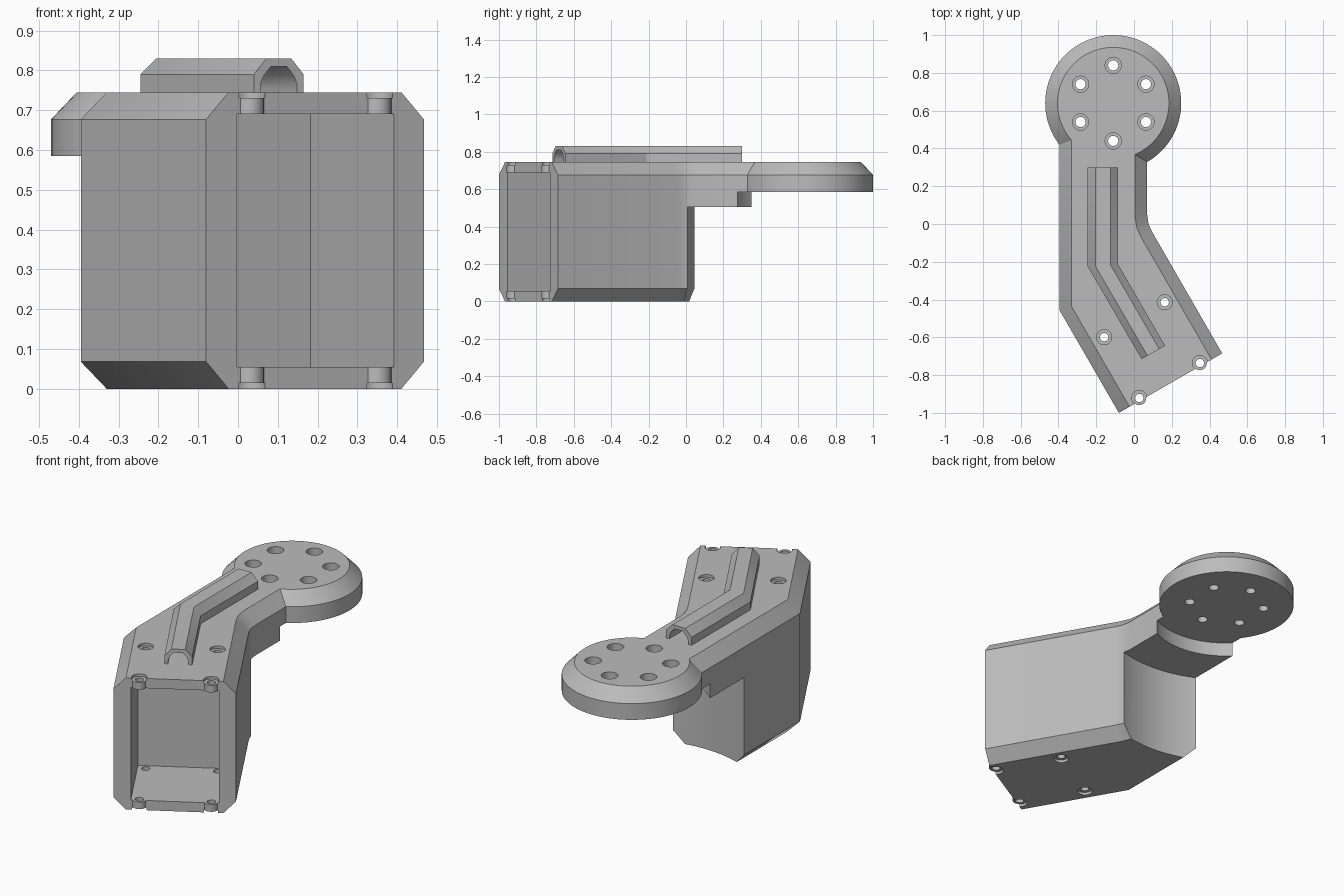
import bpy, bmesh, math
from mathutils import Vector

if "Cube" in bpy.data.objects:
    bpy.data.objects.remove(bpy.data.objects["Cube"], do_unlink=True)

grey = bpy.data.materials.new("plain grey")
grey.use_nodes = True
grey.diffuse_color = (0.5, 0.5, 0.5, 1)
grey.node_tree.nodes["Principled BSDF"].inputs["Base Color"].default_value = (0.5, 0.5, 0.5, 1)


def loft(bm, rings):
    """Skin a stack of equal-length closed rings and cap both ends."""
    vs = [[bm.verts.new(p) for p in ring] for ring in rings]
    n = len(vs[0])
    for a, b in zip(vs, vs[1:]):
        for i in range(n):
            bm.faces.new((a[i], a[(i + 1) % n], b[(i + 1) % n], b[i]))
    bm.faces.new(vs[0][::-1])
    bm.faces.new(vs[-1])


def make(name, solids):
    bm = bmesh.new()
    for rings in solids:
        loft(bm, rings)
    bmesh.ops.recalc_face_normals(bm, faces=bm.faces)
    me = bpy.data.meshes.new(name)
    bm.to_mesh(me)
    bm.free()
    me.materials.append(grey)
    ob = bpy.data.objects.new(name, me)
    bpy.context.collection.objects.link(ob)
    return ob


def level(points, z):
    return [(p[0], p[1], z) for p in points]


def disc(c, r, n):
    return [(c[0] + r * math.cos(math.tau * i / n), c[1] + r * math.sin(math.tau * i / n)) for i in range(n)]


def rod(c, r, z0, z1, n=24):
    ring = disc(c, r, n)
    return [level(ring, z0), level(ring, z1)]


def combine(ob, operation, solids):
    """Boolean a set of lofted solids into the object and bake the result."""
    tool = make("cutter", solids)
    mod = ob.modifiers.new("cut", "BOOLEAN")
    mod.operation, mod.object, mod.solver = operation, tool, "EXACT"
    deps = bpy.context.evaluated_depsgraph_get()
    baked = bpy.data.meshes.new_from_object(ob.evaluated_get(deps))
    ob.modifiers.clear()
    ob.data = baked
    bpy.data.objects.remove(tool, do_unlink=True)


def inset(points, amounts):
    """Move each edge of a counter-clockwise outline inwards by its own amount."""
    n, lines = len(points), []
    for i in range(n):
        p, q = Vector(points[i]), Vector(points[(i + 1) % n])
        d = (q - p).normalized()
        lines.append((p + Vector((-d.y, d.x)) * amounts[i], d))
    out = []
    for i in range(n):
        (p, d), (q, e) = lines[i - 1], lines[i]
        t = (q - p).cross(e) / d.cross(e)
        out.append(p + d * t)
    return out


TOP, CHAMFER_Z, BEVEL = 0.745, 0.677, 0.065
HUB = (-0.11, 0.64)

# Bent body with chamfered long sides
outline = [(-0.08, -1.0), (0.467, -0.685), (0.095, -0.04), (0.077, 0.0),
           (0.07, 0.05), (0.07, 0.6), (-0.395, 0.6), (-0.395, -0.455)]
small = inset(outline, [0, BEVEL, BEVEL, BEVEL, BEVEL, 0, BEVEL, BEVEL])
body = make("bent_bracket_body", [[level(small, 0), level(outline, 0.068),
                                   level(outline, CHAMFER_Z), level(small, TOP)]])

# Curved clearances under the arm, around the hub axis
combine(body, "DIFFERENCE", [rod(HUB, 0.66, -0.1, 0.505, 128)])
combine(body, "DIFFERENCE", [rod(HUB, 0.406, 0.4, 0.585, 96)])

# Round mounting flange
rim, face = disc(HUB, 0.36, 96), disc(HUB, 0.295, 96)
combine(body, "UNION", [[level(rim, 0.585), level(rim, CHAMFER_Z), level(face, TOP)]])


# Front pocket, in coordinates across and into the slanted front
def front(u, d):
    a = math.radians(30)
    return (-0.08 + u * math.cos(a) - d * math.sin(a), -1.0 + u * math.sin(a) + d * math.cos(a))


FLOOR, CEILING = 0.055, 0.69
pocket = [front(0.09, -0.1), front(0.545, -0.1), front(0.545, 0.42), front(0.09, 0.42)]
combine(body, "DIFFERENCE", [[level(pocket, FLOOR), level(pocket, CEILING)]])

# Screw holes: counterbores, front bosses, then through holes
front_holes = [front(u, 0.014) for u in (0.133, 0.503)]
body_holes = front_holes + [front(u, 0.386) for u in (0.133, 0.503)]
hub_holes = [(HUB[0] + 0.2 * math.sin(k * math.pi / 3), HUB[1] + 0.2 * math.cos(k * math.pi / 3))
             for k in range(6)]
combine(body, "DIFFERENCE",
        [rod(c, 0.04, TOP - 0.015, 0.9) for c in body_holes]
        + [rod(c, 0.04, -0.1, 0.015) for c in body_holes]
        + [rod(c, 0.043, TOP - 0.04, 0.9) for c in hub_holes])
combine(body, "UNION",
        [rod(c, 0.037, CEILING, TOP - 0.015) for c in front_holes]
        + [rod(c, 0.037, 0.015, FLOOR) for c in front_holes])
combine(body, "DIFFERENCE",
        [rod(c, 0.022, -0.1, 0.9) for c in body_holes]
        + [rod(c, 0.027, 0.4, 0.9) for c in hub_holes])

# Hollow cable channel: half profile mirrored, swept along three stations
half = [(0.13, 0.74), (0.13, 0.765), (0.2, 0.787), (0.34, 0.81)]
outer = [(0, 0.74), (0, 0.79), (0.25, 0.83)]
profile = outer + [(1 - a, z) for a, z in outer[::-1]]
profile += [(1 - a, z) for a, z in half] + half[::-1]
stations = [((-0.245, 0.3), (-0.085, 0.3)),
            ((-0.245, -0.225), (-0.085, -0.212)),
            ((0.04, -0.715), (0.165, -0.645))]
rings = []
for left, right in stations:
    l, r = Vector(left), Vector(right)
    rings.append([(*l.lerp(r, a), z) for a, z in profile])
channel = make("cable_channel", [rings])

# Smooth round surfaces, crisp edges
for ob in (body, channel):
    bpy.ops.object.select_all(action="DESELECT")
    ob.select_set(True)
    bpy.context.view_layer.objects.active = ob
    bpy.ops.object.shade_smooth_by_angle(angle=math.radians(28))
